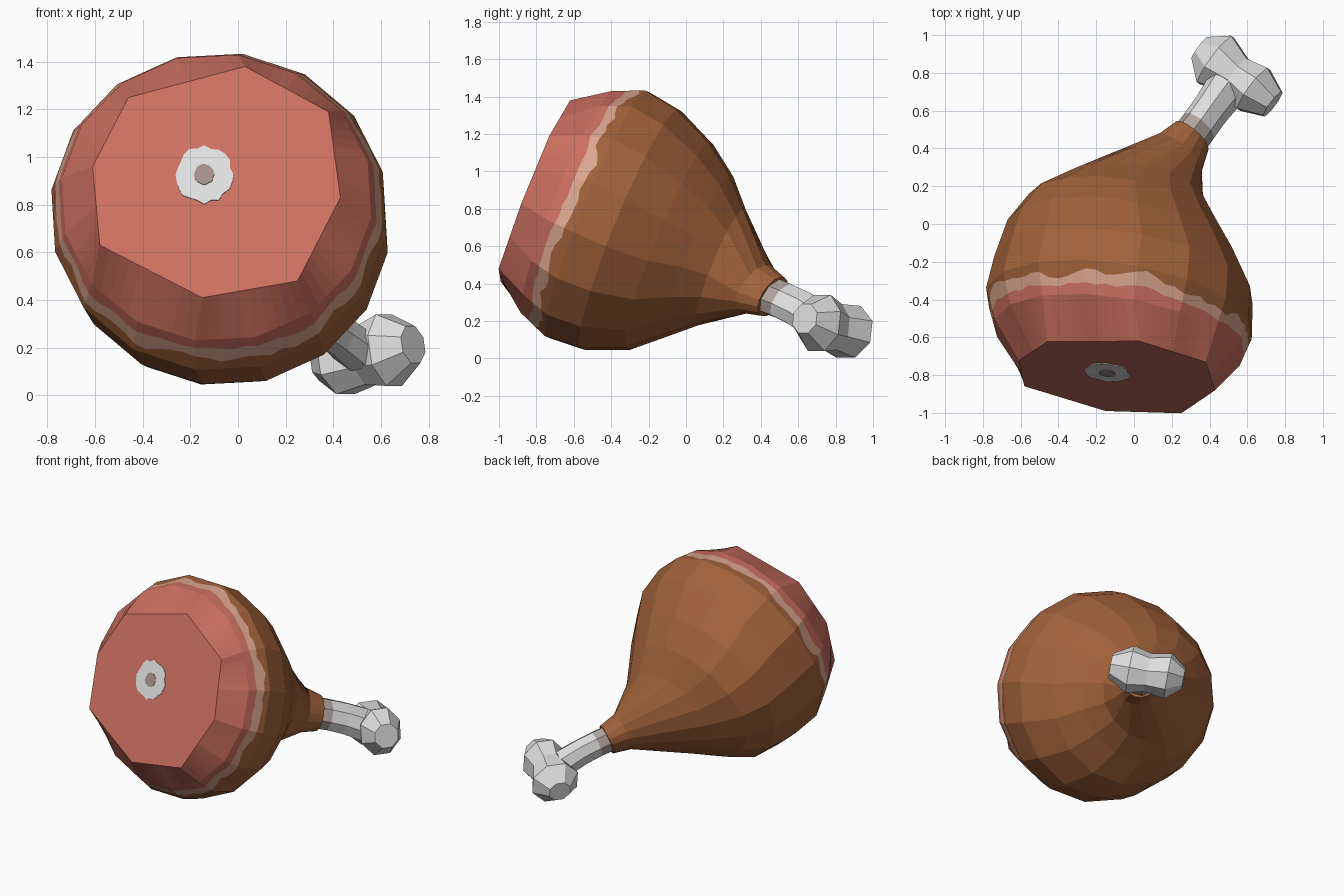
import bpy, bmesh, math, random
from mathutils import Vector

if "Cube" in bpy.data.objects:
    bpy.data.objects.remove(bpy.data.objects["Cube"])

random.seed(4)
SIDES, SUB = 16, 5          # facets of the meat, and cuts per facet for the ragged fat line


def material(name, r, g, b):
    m = bpy.data.materials.new(name)
    m.diffuse_color = (r, g, b, 1)
    m.use_nodes = True
    m.node_tree.nodes["Principled BSDF"].inputs["Base Color"].default_value = m.diffuse_color
    return m


BROWN = material("roasted skin", .36, .122, .043)
PINK = material("pink meat", .60, .16, .115)
FAT = material("pale fat", .70, .38, .27)
BONE = material("bone", .74, .74, .74)
GREY = material("bone shadow grey", .43, .37, .35)
MARROW = material("marrow", .36, .28, .25)


def loft(name, rings, mats, bands, caps):
    """Skin equal-length rings; bands = material index per band, caps = for both ends."""
    bm = bmesh.new()
    vs = [[bm.verts.new(p) for p in ring] for ring in rings]
    n = len(vs[0])
    for k in range(len(vs) - 1):
        for i in range(n):
            j = (i + 1) % n
            f = bm.faces.new((vs[k][i], vs[k][j], vs[k + 1][j], vs[k + 1][i]))
            f.material_index = bands[k]
    bm.faces.new(vs[0][::-1]).material_index = caps[0]
    bm.faces.new(vs[-1]).material_index = caps[1]
    bmesh.ops.recalc_face_normals(bm, faces=bm.faces)
    me = bpy.data.meshes.new(name)
    bm.to_mesh(me)
    bm.free()
    for m in mats:
        me.materials.append(m)
    ob = bpy.data.objects.new(name, me)
    bpy.context.collection.objects.link(ob)
    return ob


def subdivide(pts, n):
    """Straight-edged resampling, so facets stay flat."""
    return [pts[i].lerp(pts[(i + 1) % len(pts)], k / n)
            for i in range(len(pts)) for k in range(n)]


def tilted_ring(c, rx, rz, tilt, sides):
    """Ellipse as seen from the front, leaning back by tilt = (dy/dz, dy/dx)."""
    pts = []
    for i in range(sides):
        a = math.radians(-8) + math.tau * i / sides
        dx, dz = rx * math.cos(a), rz * math.sin(a)
        pts.append(Vector((c[0] + dx, c[1] + tilt[0] * dz + tilt[1] * dx, c[2] + dz)))
    return pts


def cut_plane(x, z, out=0.0):
    """Point on the sliced front face."""
    return Vector((x, -.80 + .4 * (z - .90) - .1 * (x + .09), z)) + Vector((-.09, -.92, .37)) * out


# Meat: eight-sided cut face, then sixteen-sided rings to the neck
cut = [(.43, .83), (.38, 1.19), (.03, 1.38), (-.46, 1.25),
       (-.61, .96), (-.58, .63), (-.15, .41), (.25, .48)]
front = subdivide([cut_plane(x, z) for x, z in cut], 2 * SUB)

LEAN = (.4, -.14)
profile = [  # offset along depth, cx, cz, rx, rz
    (-.66, -.09, .83, .655, .605),
    (-.48, -.08, .77, .71, .67),
    (-.27, -.055, .69, .69, .65),
    (-.03, -.07, .60, .605, .56),
    (.15, -.06, .55, .50, .435),
    (.30, .00, .49, .37, .315)]
body = []
for s, cx, cz, rx, rz in profile:
    y = s + LEAN[0] * (cz - .75) + LEAN[1] * (cx + .08)
    body.append(subdivide(tilted_ring((cx, y, cz), rx, rz, LEAN, SIDES), SUB))
NECK = (.46, -.73)
for c, rx, rz in (((.24, .375, .37), .12, .13), ((.305, .465, .33), .09, .105)):
    body.append(subdivide(tilted_ring(c, rx, rz, NECK, SIDES), SUB))

# Ragged fat line between the first two body rings
inner, outer = [], []
for i, (a, b) in enumerate(zip(body[0], body[1])):
    t = math.tau * i / len(body[0])
    wave = .10 * math.sin(5 * t) + .07 * math.sin(13 * t + 1)
    inner.append(a.lerp(b, .34 + .5 * wave + random.uniform(-.05, .05)))
    outer.append(a.lerp(b, .70 + wave + random.uniform(-.08, .08)))
rings = [front, body[0], inner, outer] + body[1:]
loft("meat", rings, [BROWN, PINK, FAT],
     [1, 1, 2] + [0] * (len(rings) - 4), (1, 0))

# Round bone end and marrow as thin plates on the cut face
for name, mat, r, low, high in (("front_bone_end", BONE, .118, -.002, .004),
                                ("front_marrow", MARROW, .042, .002, .008)):
    spokes = [r * random.uniform(.94, 1.06) for _ in range(24)]
    plate = [[cut_plane(-.142 + q * math.cos(math.tau * i / 24),
                        .925 + q * math.sin(math.tau * i / 24), h)
              for i, q in enumerate(spokes)] for h in (low, high)]
    loft(name, plate, [mat], [0], (0, 0))

# Bone shaft with a greyer stretch beside the meat
shaft = [((.28, .43, .345), .082, .095), ((.345, .52, .308), .080, .093),
         ((.41, .61, .265), .080, .095), ((.49, .72, .20), .09, .10)]
loft("bone_shaft", [tilted_ring(c, rx, rz, NECK, 8) for c, rx, rz in shaft],
     [BONE, GREY], [1, 0, 0], (1, 0))

# Two-lobed knuckle, lofted across the shaft
axis = Vector((.78, -.60, .18)).normalized()
side = Vector((.6, .8, 0)).normalized()
up = side.cross(axis).normalized()
mid = Vector((.54, .785, .168))
knuckle = []
for t, ra, rb in ((-.245, .075, .07), (-.14, .165, .152), (.0, .115, .135),
                  (.12, .145, .165), (.25, .085, .085)):
    knuckle.append([mid + axis * t + side * ra * math.cos(a) + up * rb * math.sin(a)
                    for a in (math.tau * (i + .5) / 8 for i in range(8))])
loft("bone_knuckle", knuckle, [BONE], [0] * 4, (0, 0))
